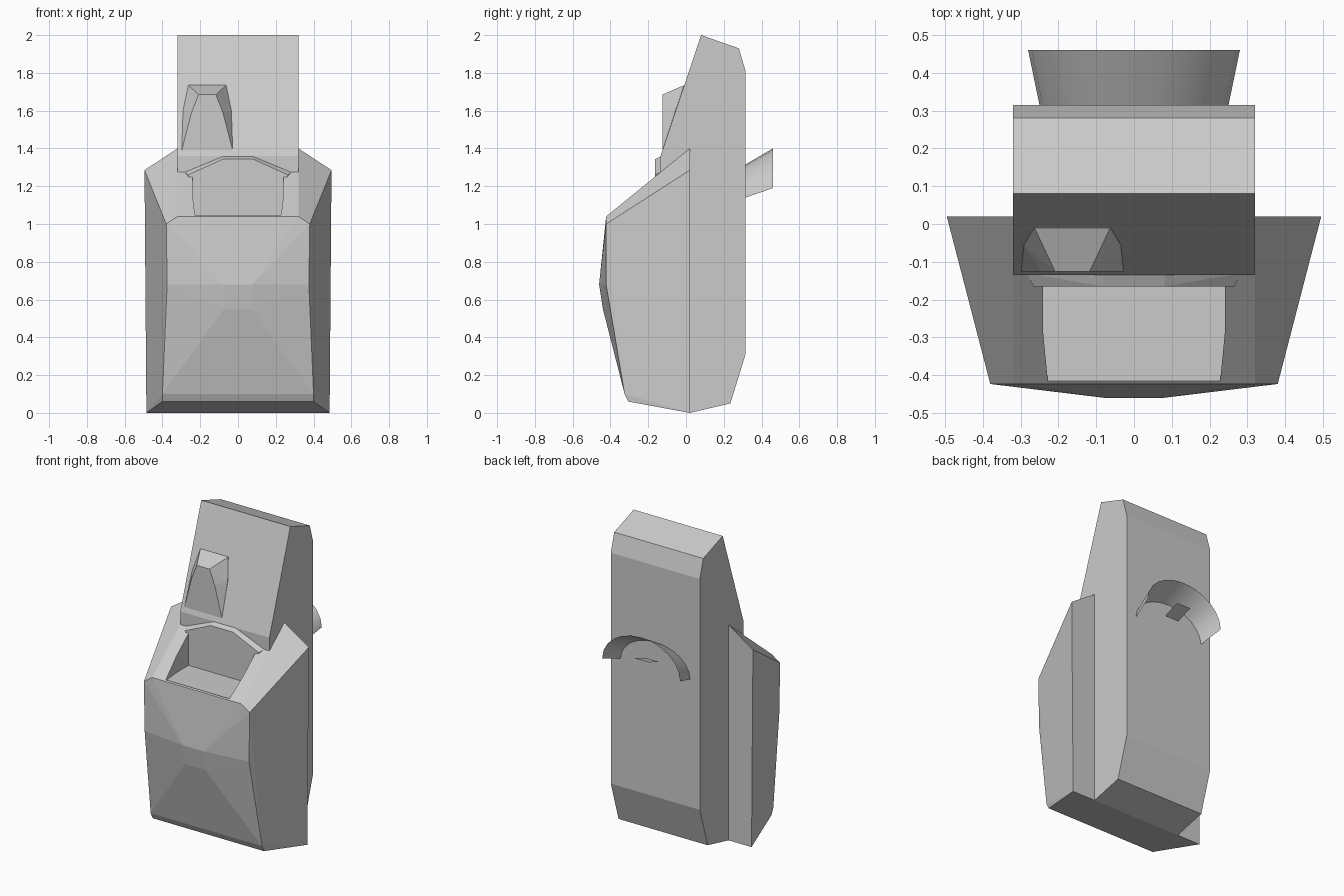
import bpy, bmesh, math

if "Cube" in bpy.data.objects:
    bpy.data.objects.remove(bpy.data.objects["Cube"])


def add_object(name, bm):
    mesh = bpy.data.meshes.new(name)
    bm.to_mesh(mesh)
    bm.free()
    obj = bpy.data.objects.new(name, mesh)
    bpy.context.scene.collection.objects.link(obj)
    return obj


def hull_object(name, points):
    """Solid flat-faced block wrapped around the given corner points."""
    bm = bmesh.new()
    for p in points:
        bm.verts.new(p)
    res = bmesh.ops.convex_hull(bm, input=bm.verts[:])
    loose = [g for g in res["geom_interior"] if isinstance(g, bmesh.types.BMVert)]
    if loose:
        bmesh.ops.delete(bm, geom=loose, context='VERTS')
    bmesh.ops.dissolve_limit(bm, angle_limit=math.radians(0.5),
                             verts=bm.verts[:], edges=bm.edges[:])
    bmesh.ops.recalc_face_normals(bm, faces=bm.faces[:])
    return add_object(name, bm)


def mirrored(points):
    return [(s * x, y, z) for x, y, z in points for s in (-1, 1)]


# Tall back slab: side profile (y, z) across its width
slab = [(0.08, 2.0), (0.28, 1.93), (0.315, 1.81), (0.315, 0.31),
        (0.235, 0.05), (0.02, 0.0), (-0.135, 1.275), (-0.135, 1.36)]
hull_object("back_slab", mirrored([(0.32, y, z) for y, z in slab]))

# Front housing with faceted, bulging front
housing = hull_object("front_housing", mirrored([
    (0.485, 0.02, 0.0), (0.495, 0.02, 1.285), (0.32, 0.02, 1.40),
    (0.32, -0.423, 1.04), (0.38, -0.423, 1.0), (0.375, -0.423, 0.68),
    (0.075, -0.46, 0.68), (0.075, -0.44, 0.55),
    (0.40, -0.325, 0.10), (0.40, -0.305, 0.06)]))

# Recess cut into the sloping top of the housing
outline = [(0.24, -0.165), (0.24, -0.29), (0.228, -0.415)]
cutter = hull_object("recess_cutter", mirrored(
    [(x, y, z) for x, y in outline for z in (1.042, 1.5)]))
mod = housing.modifiers.new("recess", 'BOOLEAN')
mod.operation = 'DIFFERENCE'
mod.solver = 'EXACT'
mod.object = cutter
cutter.hide_render = True
cutter.hide_viewport = True

# Arched collar above the back wall of the recess
hull_object("recess_collar", mirrored([
    (0.24, -0.165, 1.20), (0.265, -0.165, 1.26), (0.08, -0.165, 1.343),
    (0.24, -0.13, 1.20), (0.285, -0.13, 1.275), (0.08, -0.13, 1.36)]))

# Tapered scoop, off-centre on the sloping slab face
scoop = [(0.10, -0.01, 1.735), (0.128, -0.056, 1.60), (0.135, -0.125, 1.39),
         (0.046, -0.125, 1.685), (0.083, -0.125, 1.59),
         (0.10, 0.03, 1.70), (0.13, -0.09, 1.39)]
hull_object("front_scoop", [(x - 0.163, y, z) for x, y, z in mirrored(scoop)])

# Flared arch strip on the back
bm = bmesh.new()
SEGMENTS = 12
rows = []
for y, half_width, base, rise in ((0.315, 0.25, 1.14, 0.175), (0.46, 0.28, 1.19, 0.21)):
    rows.append([bm.verts.new((half_width * math.cos(math.pi * i / SEGMENTS), y,
                               base + rise * math.sin(math.pi * i / SEGMENTS)))
                 for i in range(SEGMENTS + 1)])
for i in range(SEGMENTS):
    bm.faces.new((rows[0][i], rows[1][i], rows[1][i + 1], rows[0][i + 1]))
for f in bm.faces:
    f.smooth = True
add_object("back_arch", bm)

# Small tilted tab beneath the arch
bm = bmesh.new()
bm.faces.new([bm.verts.new(p) for p in (
    (-0.05, 0.345, 1.21), (0.05, 0.345, 1.21), (0.05, 0.455, 1.25), (-0.05, 0.455, 1.25))])
add_object("back_tab", bm)
